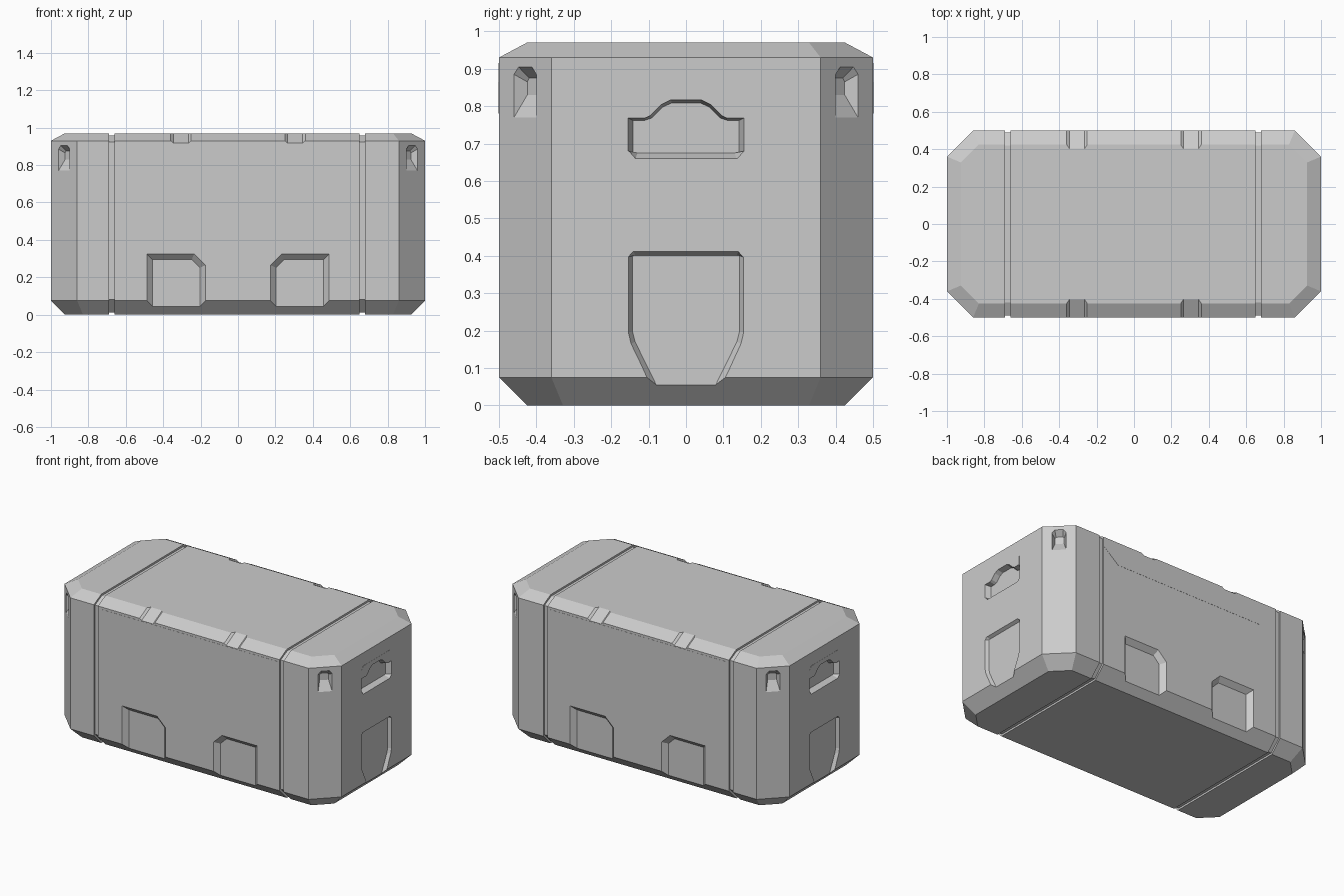
import bpy, bmesh
from math import cos, sin, radians, sqrt, atan2, degrees
from mathutils import Vector, Matrix

if "Cube" in bpy.data.objects:
    bpy.data.objects.remove(bpy.data.objects["Cube"])


def make(name, bm):
    bmesh.ops.recalc_face_normals(bm, faces=bm.faces[:])
    me = bpy.data.meshes.new(name)
    bm.to_mesh(me)
    bm.free()
    ob = bpy.data.objects.new(name, me)
    bpy.context.collection.objects.link(ob)
    return ob


def loft(bm, loops, caps=True, closed=False):
    rings = [[bm.verts.new(p) for p in l] for l in loops]
    pairs = list(zip(rings, rings[1:])) + ([(rings[-1], rings[0])] if closed else [])
    for a, b in pairs:
        n = len(a)
        for i in range(n):
            bm.faces.new((a[i], a[(i + 1) % n], b[(i + 1) % n], b[i]))
    if caps:
        bm.faces.new(rings[0])
        bm.faces.new(rings[-1])


def frame(origin, angle, tilt=0):
    """Local u = sideways, v = up, w = outward from a wall facing the given angle."""
    a, t = radians(angle), radians(tilt)
    n = Vector((cos(a) * cos(t), sin(a) * cos(t), sin(t)))
    u = Vector((-sin(a), cos(a), 0))
    m = Matrix((u, n.cross(u), n)).transposed().to_4x4()
    return Matrix.Translation(origin) @ m


def recess(bm, m, outer, inner, depth, out=0.01):
    """Sloped-wall pocket cutter, continued a little outside the wall."""
    k = out / depth
    front = [m @ Vector((o[0] + (o[0] - i[0]) * k, o[1] + (o[1] - i[1]) * k, out))
             for o, i in zip(outer, inner)]
    loft(bm, [front, [m @ Vector((*i, -depth)) for i in inner]])


def mirrored(half):
    return half + [(-u, v) for u, v in reversed(half)]


def octagon(x, y, c, z):
    return [(x, y - c, z), (x - c, y, z), (c - x, y, z), (-x, y - c, z),
            (-x, c - y, z), (c - x, -y, z), (x - c, -y, z), (x, c - y, z)]


# Case body
b, c = 0.075, 0.14
ci = c - b * (2 - sqrt(2))
bm = bmesh.new()
loft(bm, [octagon(1 - b, 0.5 - b, ci, 0), octagon(1, 0.5, c, 0.075),
          octagon(1, 0.5, c, 0.93), octagon(1 - b, 0.5 - b, ci, 0.97)])
body = make("case_body", bm)

cut = bmesh.new()

# Grooves running all round the case
def section(x, d):
    k = d * 0.5
    half = [(0.425 - k, d), (0.5 - d, 0.075 + k), (0.5 - d, 0.93 - k), (0.425 - k, 0.97 - d)]
    return [(x, y, z) for y, z in mirrored(half)]

for x in (-0.675, 0.665):
    loft(cut, [section(x - 0.015, -0.05), section(x + 0.015, -0.05),
               section(x + 0.015, 0.012), section(x - 0.015, 0.012)], caps=False, closed=True)

# Front and back: forklift pockets and top edge notches
tilt = degrees(atan2(0.075, 0.04))
for sy, ang in ((-1, -90), (1, 90)):
    wall = frame((0, sy * 0.5, 0), ang)
    for s in (-1, 1):
        o = [(0.487, -0.05), (0.487, 0.325), (0.235, 0.325), (0.173, 0.265), (0.173, -0.05)]
        i = [(0.457, -0.05), (0.457, 0.295), (0.247, 0.295), (0.203, 0.252), (0.203, -0.05)]
        recess(cut, wall, [(s * u, v) for u, v in o], [(s * u, v) for u, v in i], 0.03)
        recess(cut, frame((s * 0.305, sy * 0.4625, 0.95), ang, tilt),
               mirrored([(0.055, -0.08), (0.055, 0.08)]),
               mirrored([(0.041, -0.08), (0.041, 0.08)]), 0.01)

# Ends: label panel recess and hand hold
grip = [(0.155, 0.768), (0.11, 0.768), (0.095, 0.775), (0.065, 0.805), (0.04, 0.817)]
grip_in = [(0.142, 0.762), (0.11, 0.762), (0.092, 0.768), (0.063, 0.797), (0.038, 0.809)]
for sx, ang in ((1, 0), (-1, 180)):
    wall = frame((sx, 0, 0), ang)
    recess(cut, wall,
           mirrored([(0.093, 0.05), (0.147, 0.165), (0.154, 0.195), (0.154, 0.397), (0.14, 0.411)]),
           mirrored([(0.077, 0.05), (0.136, 0.17), (0.143, 0.198), (0.143, 0.4), (0.136, 0.401)]),
           0.02)
    recess(cut, wall, mirrored([(0.135, 0.66), (0.155, 0.68)] + grip),
           mirrored([(0.13, 0.675), (0.142, 0.677)] + grip_in), 0.035)

# Tie-down slots on the four corners
for sx in (-1, 1):
    for sy in (-1, 1):
        recess(cut, frame((sx * 0.93, sy * 0.43, 0), degrees(atan2(sy, sx))),
               mirrored([(0.042, 0.77), (0.042, 0.885), (0.025, 0.905)]),
               mirrored([(0.027, 0.83), (0.027, 0.865), (0.02, 0.875)]), 0.035)

cutter = make("recess_cutter", cut)
mod = body.modifiers.new("recesses", 'BOOLEAN')
mod.operation, mod.solver, mod.object = 'DIFFERENCE', 'EXACT', cutter
bpy.context.view_layer.objects.active = body
bpy.ops.object.modifier_apply(modifier=mod.name)
bpy.data.objects.remove(cutter)


def plate(name, m, pts):
    bm = bmesh.new()
    loft(bm, [[m @ Vector((u, v, w)) for u, v in pts] for w in (-0.004, 0.001)])
    make(name, bm)


# Thin lid flaps (front, back) and hand hold plates (ends)
for s, name in ((-1, "front"), (1, "back")):
    plate(name + "_lid_flap", frame((0, s * 0.5, 0), s * 90),
          mirrored([(0.54, 0.78), (0.645, 0.865), (0.645, 0.915)]))
for ang, name in ((0, "right"), (180, "left")):
    plate(name + "_handle_plate", frame((cos(radians(ang)), 0, 0), ang),
          mirrored(grip[::-1] + [(0.155, 0.825), (0.135, 0.845)]))
